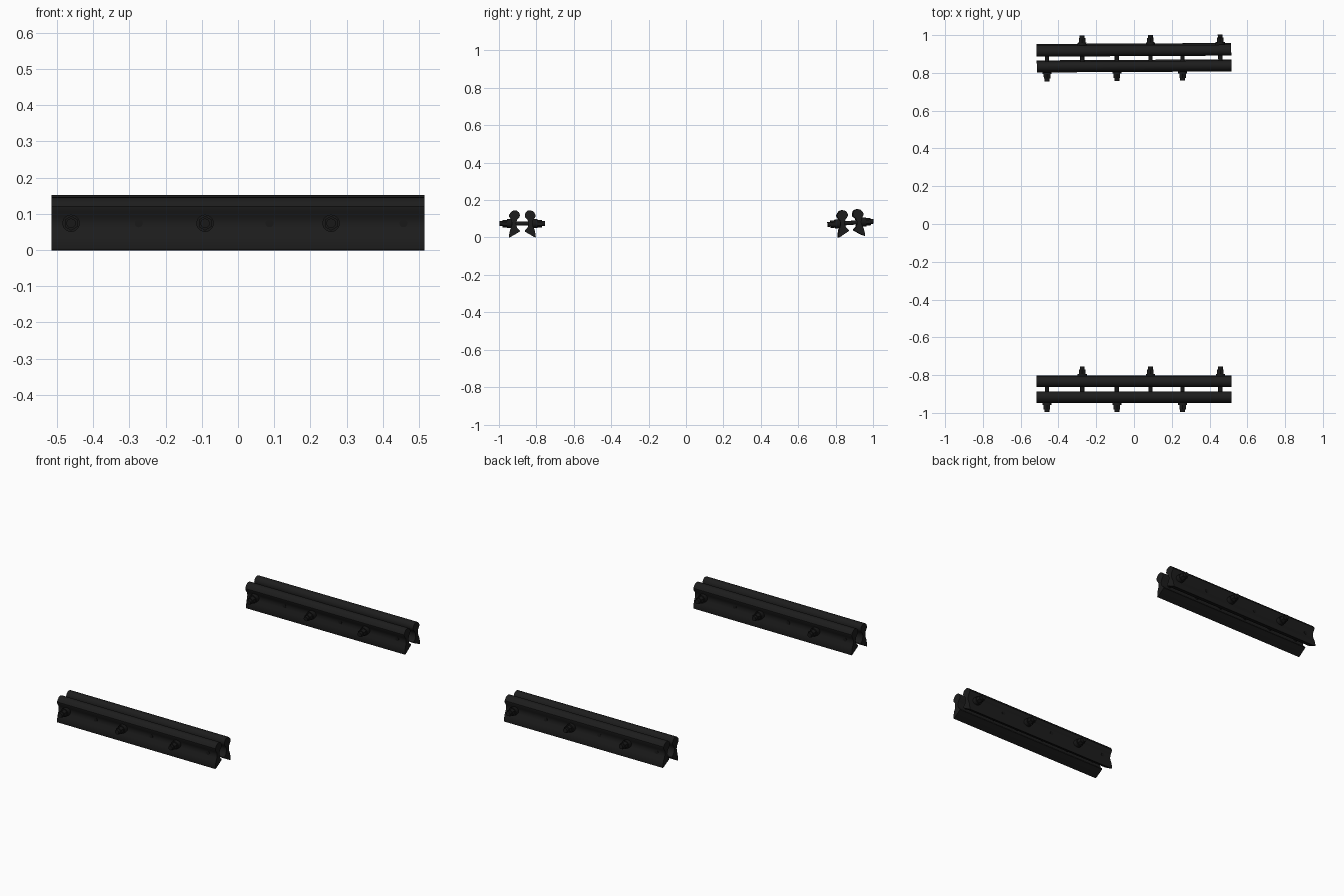
import bpy, bmesh, math
from mathutils import Matrix, Vector

if "Cube" in bpy.data.objects:
    bpy.data.objects.remove(bpy.data.objects["Cube"])

def material(name, v):
    m = bpy.data.materials.new(name)
    m.diffuse_color = (v, v, v, 1)
    m.use_nodes = True
    m.node_tree.nodes["Principled BSDF"].inputs["Base Color"].default_value = m.diffuse_color
    return m

STEEL = material("dark steel", 0.012)
BOLT = material("bolt black", 0.009)

# half-pair cross-section: (distance from the rail centre, height)
PROFILE = [(0.013, 0.120), (0.018, 0.134), (0.029, 0.143), (0.042, 0.145),
           (0.055, 0.141), (0.064, 0.132), (0.071, 0.120), (0.070, 0.110),
           (0.058, 0.092), (0.055, 0.074), (0.058, 0.058), (0.066, 0.040),
           (0.072, 0.006), (0.070, 0.0), (0.060, 0.004), (0.013, 0.032),
           (0.014, 0.038), (0.028, 0.052), (0.034, 0.074), (0.028, 0.094),
           (0.015, 0.108)]
HALF = 0.515
BOLT_Z = 0.074
FRONT_X = (-0.461, -0.091, 0.257)
BACK_X = (-0.274, 0.087, 0.457)

def finish(bm, name, mat, place):
    bmesh.ops.recalc_face_normals(bm, faces=bm.faces)
    me = bpy.data.meshes.new(name)
    bm.to_mesh(me)
    bm.free()
    ob = bpy.data.objects.new(name, me)
    bpy.context.collection.objects.link(ob)
    me.materials.append(mat)
    ob.matrix_world = place
    bpy.context.view_layer.objects.active = ob
    ob.select_set(True)
    bpy.ops.object.shade_smooth_by_angle(angle=math.radians(35))
    ob.select_set(False)

def bar(name, side, place):
    # profile swept along x
    bm = bmesh.new()
    f = bm.faces.new([bm.verts.new((-HALF, side * d, z)) for d, z in PROFILE])
    ext = bmesh.ops.extrude_face_region(bm, geom=[f], use_keep_orig=True)
    vs = [g for g in ext["geom"] if isinstance(g, bmesh.types.BMVert)]
    bmesh.ops.translate(bm, verts=vs, vec=(2 * HALF, 0, 0))
    finish(bm, name, STEEL, place)

def bolt(name, x, side, place):
    # shank, washer, hex nut and threaded tip stacked along y
    bm = bmesh.new()
    for r, y0, y1, n in ((0.011, -0.058, 0.120, 16), (0.024, 0.054, 0.082, 20),
                         (0.020, 0.082, 0.106, 6), (0.013, 0.106, 0.121, 16)):
        m = (Matrix.Translation((x, side * (y0 + y1) / 2, BOLT_Z))
             @ Matrix.Rotation(math.pi / 2, 4, 'X'))
        bmesh.ops.create_cone(bm, cap_ends=True, segments=n, radius1=r,
                              radius2=r, depth=y1 - y0, matrix=m)
    finish(bm, name, BOLT, place)

# front joint is level, back joint leans slightly
mid = Vector((0, 0, BOLT_Z))
front = Matrix.Translation((0, -0.875, 0))
back = (Matrix.Translation(Vector((0, 0.879, 0.004)) + mid)
        @ Matrix.Rotation(math.radians(0.3), 4, 'Z')
        @ Matrix.Rotation(math.radians(4), 4, 'X') @ Matrix.Translation(-mid))
for label, place in (("front", front), ("back", back)):
    bar(label + "_outer_joint_bar", -1, place)
    bar(label + "_inner_joint_bar", 1, place)
    for side, xs in ((-1, FRONT_X), (1, BACK_X)):
        for i, x in enumerate(xs):
            bolt(f"{label}_bolt_{'a' if side < 0 else 'b'}{i + 1}", x, side, place)
